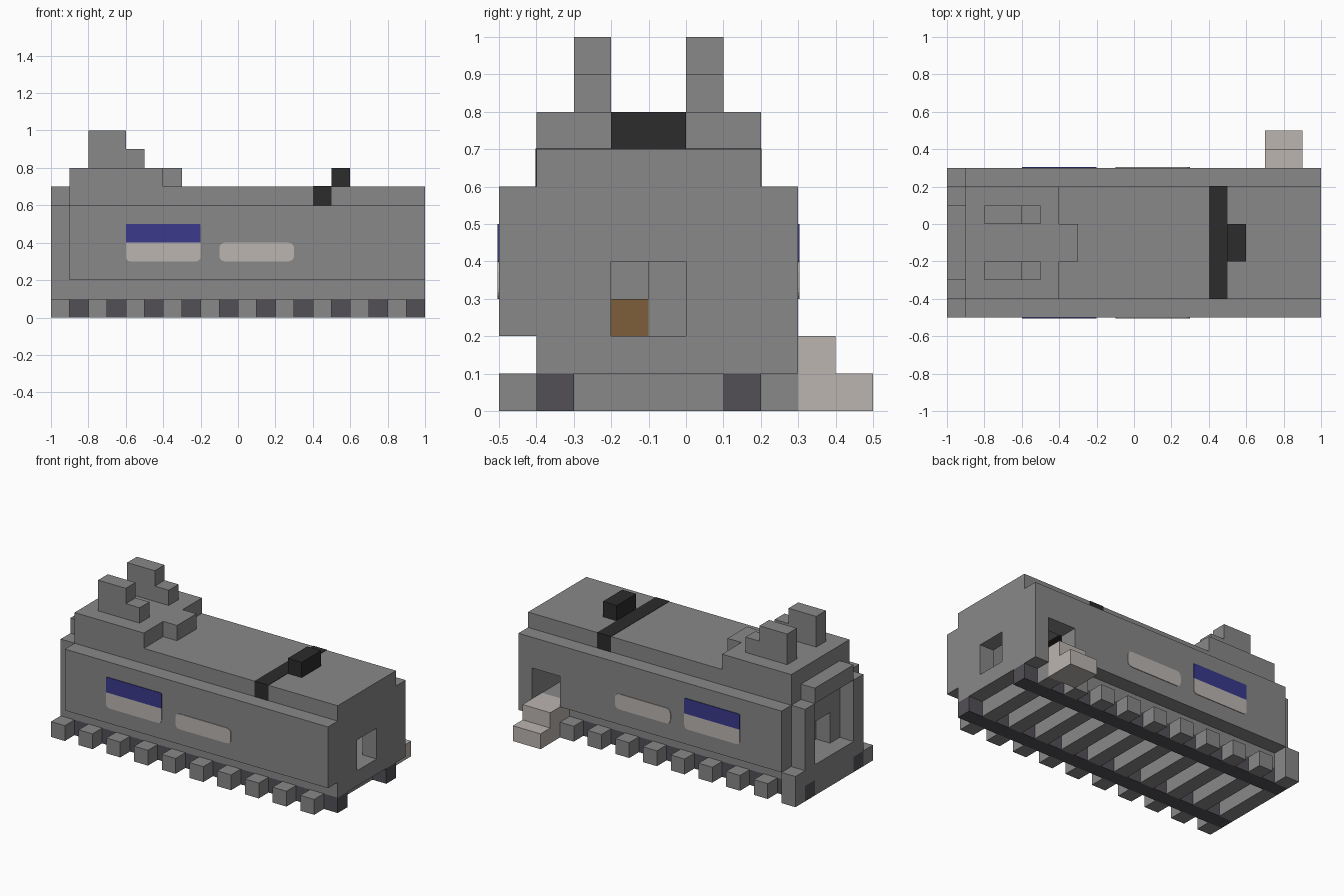
import bpy, bmesh, math

cube = bpy.data.objects.get("Cube")
if cube:
    bpy.data.objects.remove(cube, do_unlink=True)


def material(name, rgb):
    m = bpy.data.materials.new(name)
    m.use_nodes = True
    m.diffuse_color = (*rgb, 1)
    m.node_tree.nodes["Principled BSDF"].inputs["Base Color"].default_value = (*rgb, 1)
    return m


grey = material("body grey", (0.246, 0.246, 0.246))
beige = material("warm beige", (0.497, 0.462, 0.434))
blue = material("deep blue", (0.042, 0.042, 0.262))
black = material("soft black", (0.025, 0.025, 0.025))
steel = material("dark steel", (0.084, 0.08, 0.093))
brown = material("wood brown", (0.205, 0.114, 0.042))


def finish(name, bm, mat):
    bmesh.ops.recalc_face_normals(bm, faces=bm.faces)
    mesh = bpy.data.meshes.new(name)
    bm.to_mesh(mesh)
    bm.free()
    mesh.materials.append(mat)
    ob = bpy.data.objects.new(name, mesh)
    bpy.context.scene.collection.objects.link(ob)
    return ob


def boxes(name, mat, *extents):
    """One object from boxes given as (x range, y range, z range)."""
    bm = bmesh.new()
    for ext in extents:
        verts = bmesh.ops.create_cube(bm, size=1)["verts"]
        for v in verts:
            v.co = [(lo + hi) / 2 + c * (hi - lo) for c, (lo, hi) in zip(v.co, ext)]
    return finish(name, bm, mat)


def prism(name, mat, outline, axis, lo, hi):
    """Extrude a closed outline along x (points y, z) or y (points x, z)."""
    bm = bmesh.new()
    place = (lambda a, b: (lo, a, b)) if axis == "x" else (lambda a, b: (a, lo, b))
    face = bm.faces.new([bm.verts.new(place(a, b)) for a, b in outline])
    new = bmesh.ops.extrude_face_region(bm, geom=[face])["geom"]
    shift = (hi - lo, 0, 0) if axis == "x" else (0, hi - lo, 0)
    bmesh.ops.translate(bm, vec=shift, verts=[g for g in new if isinstance(g, bmesh.types.BMVert)])
    return finish(name, bm, mat)


# Track: two rails with sleepers set between and outside them
rail_ys = [(-0.4, -0.3), (0.1, 0.2)]
boxes("rails", steel, *[((-1, 1), y, (0, 0.1)) for y in rail_ys])
for i in range(10):
    x = -1 + 0.2 * i
    boxes(f"sleeper_{i + 1}", grey,
          *[((x, x + 0.1), y, (0, 0.1)) for y in [(-0.5, -0.4), (-0.3, 0.1), (0.2, 0.3)]])

# Hollow body with stepped cross-section
half = [(0.3, 0.1), (0.3, 0.2), (0.4, 0.2), (0.4, 0.6), (0.3, 0.6), (0.3, 0.7)]
section = [(y - 0.1, z) for y, z in half] + [(-y - 0.1, z) for y, z in reversed(half)]
body = prism("body", grey, section, "x", -0.9, 1)

cutters = [
    boxes("cabin_cutter", grey, ((-0.8, 0.9), (-0.38, 0.18), (0.2, 0.6))),
    boxes("end_window_cutter", grey, ((-1.2, 1.2), (-0.2, 0), (0.2, 0.4))),
    boxes("door_cutter", grey, ((0.7, 0.9), (0.1, 0.5), (0.2, 0.4))),
]
for cutter in cutters:
    mod = body.modifiers.new(cutter.name, "BOOLEAN")
    mod.operation = "DIFFERENCE"
    mod.solver = "EXACT"
    mod.object = cutter
bpy.context.view_layer.update()
cut = bpy.data.meshes.new_from_object(body.evaluated_get(bpy.context.evaluated_depsgraph_get()))
body.modifiers.clear()
body.data = cut
for cutter in cutters:
    bpy.data.objects.remove(cutter, do_unlink=True)

# The floor sheet faces upward
bm = bmesh.new()
bm.from_mesh(cut)
bmesh.ops.reverse_faces(bm, faces=[f for f in bm.faces if f.normal.z < -0.9
                                   and f.calc_center_median().z < 0.12])
bm.to_mesh(cut)
bm.free()

# Cabin fittings
boxes("cabin_partition", grey, ((-0.7, -0.6), (-0.1, 0), (0.2, 0.4)),
      ((-0.8, -0.7), (-0.2, -0.1), (0.2, 0.4)))
boxes("cabin_crate", brown, ((-0.7, -0.6), (-0.2, -0.1), (0.2, 0.3)))

# Corner posts beside the track
boxes("corner_posts", grey, ((-1, -0.9), (0.2, 0.3), (0, 0.2)), ((0.9, 1), (0.2, 0.3), (0.1, 0.2)))

# Raised frame around the left-hand end opening
end_x = (-1, -0.9)
boxes("end_frame", grey, (end_x, (-0.4, -0.3), (0.2, 0.6)), (end_x, (0.1, 0.2), (0.2, 0.6)),
      (end_x, (-0.3, 0.1), (0.6, 0.7)), (end_x, (-0.4, 0.2), (0.1, 0.2)))

# Raised roof, its nose and two stepped ears
boxes("raised_roof", grey, ((-0.9, -0.4), (-0.4, 0.2), (0.7, 0.8)))
boxes("roof_nose", grey, ((-0.4, -0.3), (-0.2, 0), (0.7, 0.8)))
ear = [(-0.8, 0.8), (-0.5, 0.8), (-0.5, 0.9), (-0.6, 0.9), (-0.6, 1), (-0.8, 1)]
for side, y in (("front", -0.3), ("back", 0)):
    prism(f"{side}_ear", grey, ear, "y", y, y + 0.1)

# Black roof band and knob
boxes("roof_band", black, ((0.4, 0.5), (-0.402, 0.202), (0.6, 0.702)))
boxes("roof_knob", black, ((0.5, 0.6), (-0.2, 0), (0.7, 0.8)))

# Door steps
boxes("door_steps", beige, ((0.7, 0.9), (0.3, 0.5), (0, 0.1)), ((0.7, 0.9), (0.2, 0.4), (0.1, 0.2)))


def panel(x0, x1, z0, z1, r_bottom, r_top):
    """Rectangle outline with rounded corners."""
    pts = []
    for i, (x, z, r) in enumerate([(x1, z1, r_top), (x0, z1, r_top),
                                   (x0, z0, r_bottom), (x1, z0, r_bottom)]):
        sx, sz = (1 if x == x1 else -1), (1 if z == z1 else -1)
        for k in range(5):
            a = math.pi / 2 * (i + k / 4)
            pts.append((x - sx * r + r * math.cos(a), z - sz * r + r * math.sin(a)))
    return pts


# Painted side panels on both long walls
for side, y in (("front", -0.504), ("back", 0.299)):
    for name, mat, outline in (
            ("blue_panel", blue, panel(-0.6, -0.2, 0.4, 0.5, 0.002, 0.006)),
            ("lower_panel", beige, panel(-0.6, -0.2, 0.3, 0.4, 0.025, 0.002)),
            ("long_panel", beige, panel(-0.1, 0.3, 0.3, 0.4, 0.03, 0.03))):
        prism(f"{side}_{name}", mat, outline, "y", y, y + 0.005)
